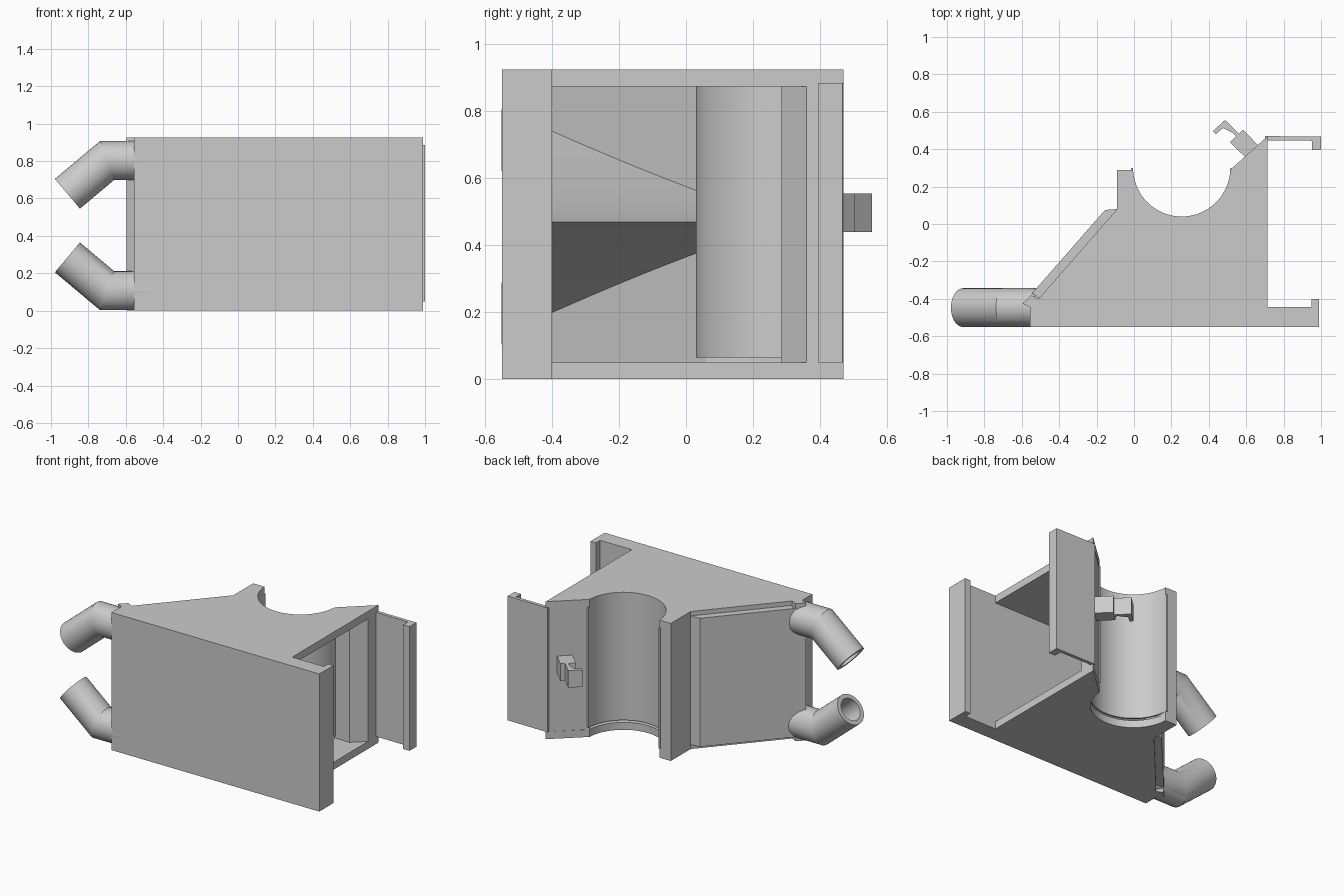
import bpy, bmesh, math
from mathutils import Vector

cube = bpy.data.objects.get("Cube")
if cube:
    bpy.data.objects.remove(cube, do_unlink=True)

grey = bpy.data.materials.new("plain grey")
grey.use_nodes = True
COLOUR = (0.6, 0.6, 0.6, 1)
grey.diffuse_color = COLOUR
grey.node_tree.nodes["Principled BSDF"].inputs["Base Color"].default_value = COLOUR

H = 0.925           # body height
T = 0.05            # floor and roof thickness
CX, CY, R = 0.255, 0.3, 0.26   # half-round recess


def finish(name, bm, smooth=False):
    bmesh.ops.recalc_face_normals(bm, faces=bm.faces)
    mesh = bpy.data.meshes.new(name)
    bm.to_mesh(mesh)
    bm.free()
    mesh.materials.append(grey)
    ob = bpy.data.objects.new(name, mesh)
    bpy.context.collection.objects.link(ob)
    if smooth:
        bpy.ops.object.select_all(action='DESELECT')
        ob.select_set(True)
        bpy.context.view_layer.objects.active = ob
        bpy.ops.object.shade_smooth_by_angle(angle=math.radians(30))
    return ob


def prism(name, outline, z0, z1, smooth=False):
    """Extrude a plan outline from z0 to z1."""
    bm = bmesh.new()
    face = bm.faces.new([bm.verts.new((x, y, z0)) for x, y in outline])
    top = bmesh.ops.extrude_face_region(bm, geom=[face])["geom"]
    bmesh.ops.translate(bm, vec=(0, 0, z1 - z0),
                        verts=[v for v in top if isinstance(v, bmesh.types.BMVert)])
    return finish(name, bm, smooth)


def arc(radius, n=40):
    """Lower half circle of the recess, from -x to +x."""
    return [(CX + radius * math.cos(a), CY + radius * math.sin(a))
            for a in (math.pi * (1 + i / n) for i in range(n + 1))]


# Front plate with a hooked end
prism("front_plate", [(-0.555, -0.55), (0.99, -0.55), (0.99, -0.4), (0.95, -0.4),
                      (0.95, -0.445), (-0.555, -0.445)], 0, H)

# Floor and roof share one outline
outline = [(-0.555, -0.445), (0.715, -0.445), (0.715, 0.47)]
outline += [(CX + R, 0.29)] + arc(R)[-2:0:-1]
outline += [(CX - R, 0.29), (-0.09, 0.29), (-0.09, 0.08), (-0.51, -0.4),
            (-0.55, -0.38), (-0.595, -0.425)]
prism("floor", outline, 0, T, True)
prism("roof", outline, H - T, H, True)

# Half-round wall, slightly raised off the floor
prism("recess_wall", arc(R) + arc(R + 0.01)[::-1], T + 0.015, H - T, True)

# Side walls
prism("recess_post", [(-0.09, 0.06), (-0.09, 0.29), (-0.005, 0.29), (-0.005, 0.22),
                      (-0.04, 0.06)], T, H - T)
prism("rear_slant_wall", [(0.515, 0.285), (0.715, 0.47), (0.715, 0.36), (0.63, 0.285)],
      T, H - T)
prism("slant_wall", [(-0.51, -0.4), (-0.09, 0.08), (-0.04, 0.06), (-0.46, -0.42)], T, H - T)
prism("slant_panel", [(-0.545, -0.37), (-0.155, 0.075), (-0.09, 0.08), (-0.5, -0.4)],
      0.03, H - 0.03)
prism("corner_post", [(-0.555, -0.46), (-0.595, -0.425), (-0.545, -0.37), (-0.5, -0.42)],
      T, H - T)

# Rear plate with a hooked end
prism("rear_plate", [(0.7, 0.47), (1.0, 0.467), (1.0, 0.395), (0.952, 0.395),
                     (0.952, 0.445), (0.7, 0.447)], 0.05, 0.885)

# Hooked latch on the rear slant
prism("latch", [(0.594, 0.358), (0.513, 0.438), (0.545, 0.47), (0.528, 0.487),
                (0.476, 0.513), (0.438, 0.481), (0.422, 0.497), (0.487, 0.556),
                (0.562, 0.482), (0.583, 0.503), (0.663, 0.422)], 0.44, 0.555)

# Curved wedge dividing the flow between both pipes
bm = bmesh.new()
mid, n, rings = 0.47, 14, []
for i in range(n + 1):
    t = i / n
    x = -0.48 + 0.68 * t
    half = 0.29 * (1 - t) ** 1.2
    back = min(-0.4 + (x + 0.48) * 1.14, 0.03)
    rings.append([bm.verts.new((x, y, mid + s * half))
                  for y, s in ((-0.45, 1), (back, 1), (back, -1), (-0.45, -1))])
for a, b in zip(rings, rings[1:]):
    for k in range(4):
        bm.faces.new((a[k], a[k - 1], b[k - 1], b[k]))
bm.faces.new(rings[0])
bmesh.ops.remove_doubles(bm, verts=bm.verts, dist=0.0001)
finish("flow_divider", bm, True)


# Mitred hollow elbow pipes
def elbow(name, z, z_end, x_in, outer=0.104, inner=0.075, n=40):
    path = [Vector((x_in, -0.447, z)), Vector((-0.7, -0.447, z)),
            Vector((-0.912, -0.447, z_end))]
    d0, d1 = [(b - a).normalized() for a, b in zip(path, path[1:])]
    miter = (d0 + d1).normalized()
    side = Vector((0, 1, 0))
    bm = bmesh.new()
    loops = []
    for r, order in ((outer, (0, 1, 2)), (inner, (2, 1, 0))):
        for j in order:
            normal = (d0, miter, d1)[j]
            up = normal.cross(side)
            stretch = 1 / miter.dot(d0) if j == 1 else 1
            angles = (math.tau * k / n for k in range(n))
            loops.append([bm.verts.new(path[j] + side * r * math.cos(a)
                                       + up * r * stretch * math.sin(a)) for a in angles])
    for a, b in zip(loops, loops[1:] + loops[:1]):
        for k in range(n):
            bm.faces.new((a[k - 1], a[k], b[k], b[k - 1]))
    finish(name, bm, True)


elbow("upper_pipe", 0.803, 0.625, -0.53)
elbow("lower_pipe", 0.107, 0.285, -0.47)
